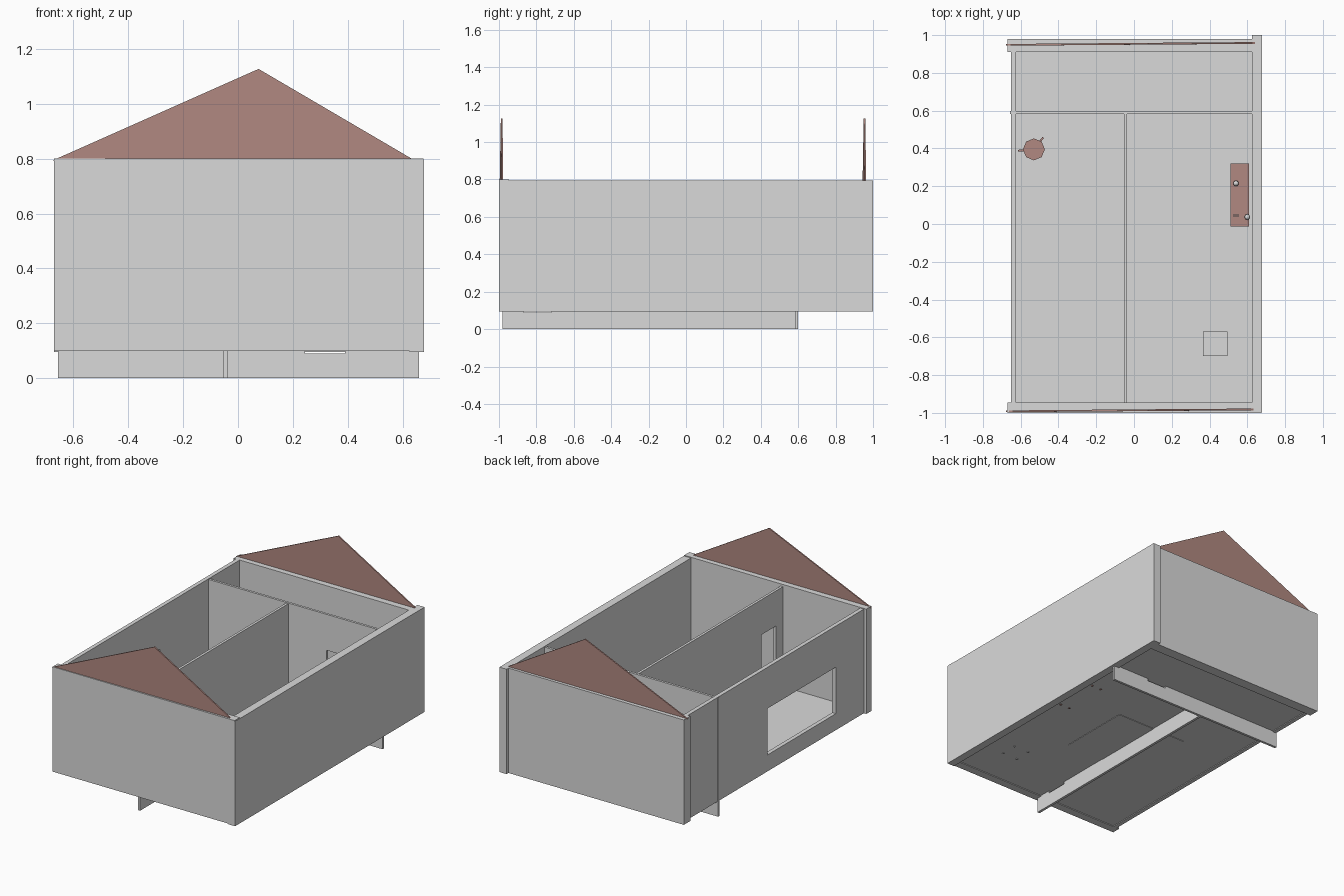
import bpy, bmesh, math
from mathutils import Matrix, Vector

if "Cube" in bpy.data.objects:
    bpy.data.objects.remove(bpy.data.objects["Cube"])


def material(name, rgb):
    m = bpy.data.materials.new(name)
    m.diffuse_color = (*rgb, 1)
    m.use_nodes = True
    m.node_tree.nodes["Principled BSDF"].inputs["Base Color"].default_value = m.diffuse_color
    return m


GREY = material("plaster_grey", (0.7, 0.7, 0.7))
BROWN = material("red_brown", (0.44, 0.25, 0.22))


def finish(name, bm, mat):
    bmesh.ops.recalc_face_normals(bm, faces=bm.faces)
    me = bpy.data.meshes.new(name)
    bm.to_mesh(me)
    bm.free()
    me.materials.append(mat)
    ob = bpy.data.objects.new(name, me)
    bpy.context.collection.objects.link(ob)
    return ob


def add_box(bm, x0, x1, y0, y1, z0, z1):
    c = Vector(((x0 + x1) / 2, (y0 + y1) / 2, (z0 + z1) / 2))
    s = Matrix.Diagonal((x1 - x0, y1 - y0, z1 - z0, 1))
    bmesh.ops.create_cube(bm, size=1, matrix=Matrix.Translation(c) @ s)


def box(name, mat, *b):
    bm = bmesh.new()
    add_box(bm, *b)
    return finish(name, bm, mat)


def prism(name, mat, pts, direction):
    bm = bmesh.new()
    f = bm.faces.new([bm.verts.new(p) for p in pts])
    r = bmesh.ops.extrude_face_region(bm, geom=[f])
    vs = [v for v in r["geom"] if isinstance(v, bmesh.types.BMVert)]
    bmesh.ops.translate(bm, verts=vs, vec=direction)
    return finish(name, bm, mat)


# Outer walls
box("front_wall", GREY, -0.67, 0.675, -1.0, -0.945, 0.10, 0.80)
box("right_wall", GREY, 0.625, 0.678, -0.999, 1.0, 0.095, 0.795)
box("back_wall", GREY, -0.67, 0.625, 0.91, 0.98, 0.095, 0.795)

# Left wall: outline profile with a window opening bridged into it
Y0, Y1, Z0, Z1 = -0.945, 0.91, 0.10, 0.795
W0, W1, H0, H1 = -0.65, 0.07, 0.21, 0.52
bm = bmesh.new()
rings = []
for x in (-0.652, -0.625):
    outer = [bm.verts.new((x, y, z)) for y, z in ((Y0, Z0), (Y1, Z0), (Y1, Z1), (Y0, Z1))]
    inner = [bm.verts.new((x, y, z)) for y, z in ((W0, H0), (W1, H0), (W1, H1), (W0, H1))]
    rings.append((outer, inner))
(o0, i0), (o1, i1) = rings
for k in range(4):
    n = (k + 1) % 4
    for a, b in ((o0, i0), (o1, i1), (o0, o1), (i0, i1)):
        bm.faces.new((a[k], a[n], b[n], b[k]))
finish("left_wall", bm, GREY)

# Floor
box("floor", GREY, -0.63, 0.63, -0.95, 0.915, 0.105, 0.118)
box("floor_hatch", GREY, -0.28, 0.24, -0.355, 0.145, 0.102, 0.106)

# Partitions with doorways, reaching down to the ground as keels
DOOR_TOP, SILL = 0.55, 0.09


def door_profile(a0, a1, d0, d1, top):
    lower = [(a0, 0), (a1, 0), (a1, SILL), (a0, SILL)]
    upper = [(a0, SILL), (d0, SILL), (d0, DOOR_TOP), (d1, DOOR_TOP),
             (d1, SILL), (a1, SILL), (a1, top), (a0, top)]
    outline = [lower[0], lower[1], (a1, top), (a0, top)]
    hole = [(d0, SILL), (d1, SILL), (d1, DOOR_TOP), (d0, DOOR_TOP)]
    return outline, hole


def partition(name, place, a0, a1, d0, d1, top):
    outline, hole = door_profile(a0, a1, d0, d1, top)
    bm = bmesh.new()
    sides = [[[bm.verts.new(place(a, z, s)) for a, z in ring]
              for ring in (outline, hole)] for s in (0, 1)]
    (p0, q0), (p1, q1) = sides
    for k in range(4):
        n = (k + 1) % 4
        for a, b in ((p0, q0), (p1, q1), (p0, p1), (q0, q1)):
            bm.faces.new((a[k], a[n], b[n], b[k]))
    finish(name, bm, GREY)


partition("cross_partition", lambda a, z, s: (a, 0.583 + 0.016 * s, z),
          -0.656, 0.66, 0.245, 0.39, 0.79)
partition("long_partition", lambda a, z, s: (-0.054 + 0.017 * s, a, z),
          -0.98, 0.59, -0.87, -0.72, 0.785)

# Gables, very slightly turned
for name, y in (("front_gable", -0.996), ("back_gable", 0.944)):
    prism(name, BROWN, [(-0.677, y, 0.793), (0.645, y + 0.01, 0.793), (0.075, y + 0.006, 1.127)],
          (0, 0.009, 0))

# Long side table with things on it
box("table_top", BROWN, 0.512, 0.61, -0.012, 0.32, 0.30, 0.315)
for x in (0.53, 0.6):
    for y in (0.005, 0.31):
        box("table_leg", BROWN, x - 0.005, x + 0.005, y - 0.005, y + 0.005, 0.1, 0.30)
for name, x, y in (("table_knob", 0.54, 0.215), ("table_ball", 0.60, 0.037)):
    bm = bmesh.new()
    bmesh.ops.create_uvsphere(bm, u_segments=10, v_segments=6, radius=0.015,
                              matrix=Matrix.Translation((x, y, 0.329)))
    finish(name, bm, GREY)
for i in range(3):
    x = 0.53 + 0.01 * i
    box("small_item", GREY, x - 0.003, x + 0.003, 0.037, 0.053, 0.315, 0.33)

# Square side table
box("square_table_top", GREY, 0.365, 0.495, -0.70, -0.57, 0.26, 0.275)
for x in (0.375, 0.485):
    for y in (-0.69, -0.58):
        box("square_table_leg", GREY, x - 0.005, x + 0.005, y - 0.005, y + 0.005, 0.1, 0.26)

# Octagonal tub with two handles
bm = bmesh.new()
bmesh.ops.create_cone(bm, cap_ends=True, segments=8, radius1=0.045, radius2=0.058, depth=0.12,
                      matrix=Matrix.Translation((-0.53, 0.395, 0.178)))
finish("tub", bm, BROWN)
for ang, r in ((185, 0.085), (52, 0.08)):
    a = math.radians(ang)
    bm = bmesh.new()
    add_box(bm, 0.04, r, -0.005, 0.005, 0.2, 0.21)
    bm.transform(Matrix.Translation((-0.53, 0.395, 0)) @ Matrix.Rotation(a, 4, "Z"))
    finish("tub_handle", bm, BROWN)
